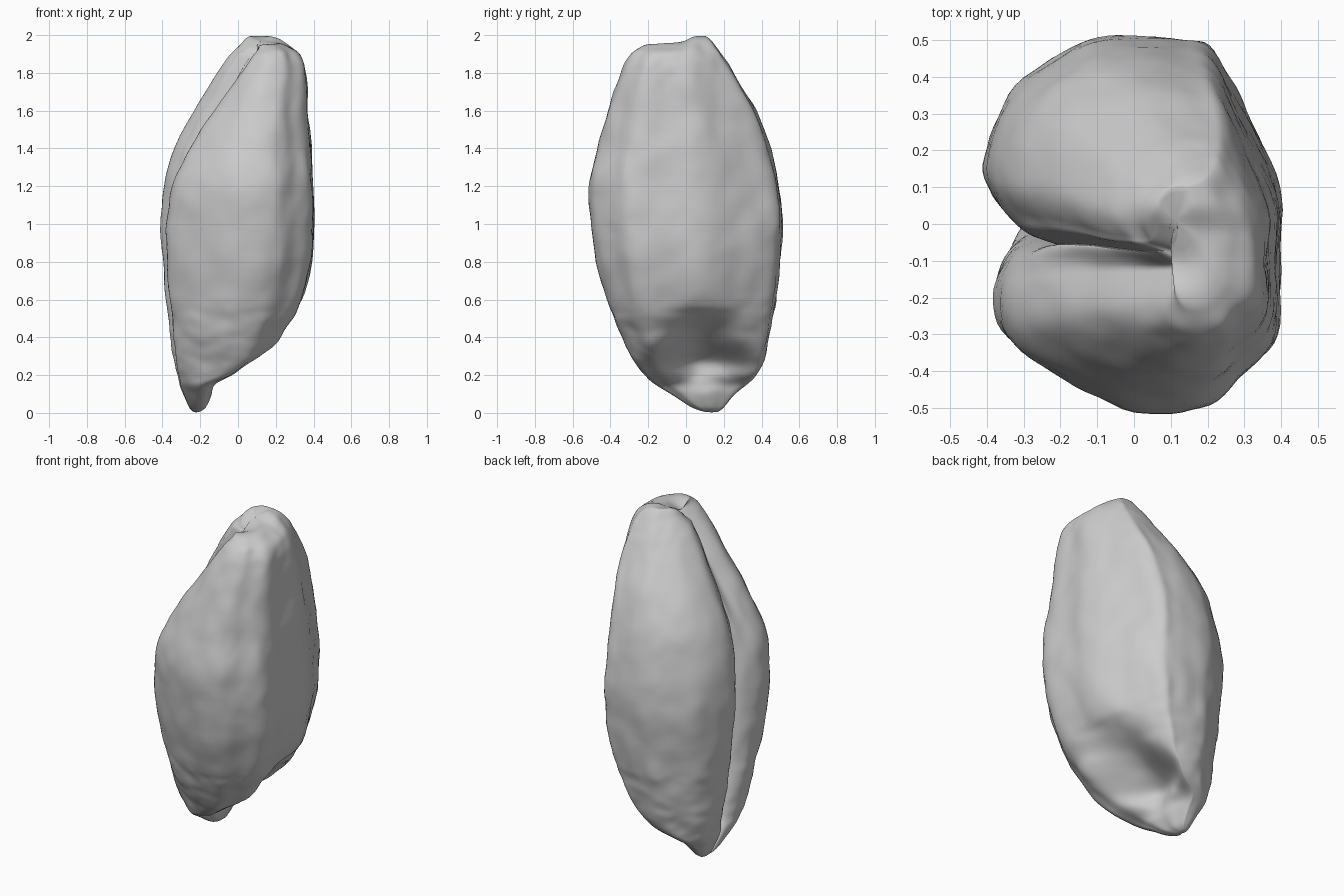
import bpy, bmesh, math
from mathutils import Vector, noise

if "Cube" in bpy.data.objects:
    bpy.data.objects.remove(bpy.data.objects["Cube"])


def spline(p0, p1, p2, p3, t):
    """Catmull-Rom blend of tuples."""
    return [b + 0.5 * t * (c - a + t * (2 * a - 5 * b + 4 * c - d + t * (3 * (b - c) + d - a)))
            for a, b, c, d in zip(p0, p1, p2, p3)]


def ramp(value, start, end):
    """Smooth step from 0 to 1."""
    t = min(1, max(0, (value - start) / (end - start)))
    return t * t * (3 - 2 * t)


# Cross-section at the belly, anticlockwise from the bottom of the crease
SECTION = [(-.2, -.05), (-.27, -.055), (-.34, -.09), (-.385, -.18), (-.365, -.3), (-.2, -.42),
           (0, -.505), (.19, -.5), (.3, -.41), (.395, -.3), (.405, -.1), (.405, .1), (.31, .3),
           (.22, .47), (.13, .5), (-.07, .51), (-.2, .46), (-.34, .35), (-.41, .18),
           (-.385, .07), (-.31, -.01), (-.25, -.035)]
# Levels: z, x min, x max, y min, y max, front lobe set-back, germ dent depth
LEVELS = [(.005, -.235, -.205, .1, .17, 0, 0),
          (.03, -.26, -.17, .03, .2, 0, 0),
          (.1, -.29, -.14, -.08, .26, 0, 0),
          (.15, -.31, -.08, -.16, .32, 0, .06),
          (.2, -.325, .1, -.22, .37, 0, .24),
          (.27, -.34, .19, -.27, .405, 0, .33),
          (.34, -.35, .225, -.31, .425, 0, .27),
          (.43, -.36, .26, -.355, .445, 0, .16),
          (.52, -.37, .31, -.39, .46, 0, .06),
          (.6, -.38, .34, -.42, .475, 0, 0),
          (.8, -.4, .39, -.47, .5, 0, 0),
          (1, -.41, .405, -.5, .51, .015, 0),
          (1.2, -.39, .395, -.51, .49, .025, 0),
          (1.4, -.34, .385, -.465, .445, .085, 0),
          (1.6, -.23, .37, -.41, .37, .125, 0),
          (1.8, -.11, .36, -.34, .25, .17, 0),
          (1.9, -.04, .325, -.29, .19, .19, 0),
          (1.955, .01, .28, -.245, .145, .16, 0),
          (1.982, .03, .24, -.2, .12, .13, 0),
          (1.997, .06, .17, -.08, .1, .06, 0)]

# Smooth the section and the levels
n = len(SECTION)
outline = [spline(*(SECTION[(i + k) % n] for k in (-1, 0, 1, 2)), s / 6)
           for i in range(n) for s in range(6)]
last = len(LEVELS) - 1
rings = [spline(*(LEVELS[min(max(i + k, 0), last)] for k in (-1, 0, 1, 2)), s / 6)
         for i in range(last) for s in range(6)] + [LEVELS[-1]]


def surface_point(x, y, level):
    z, x0, x1, y0, y1, setback, dent = level
    u, v = x / .41, y / .51
    # Crease opens and grows shallow towards the tip
    if u < 0 and abs(v) < .25:
        u -= max(0, u + .85) * .6 * ramp(z, 1.1, 1.5)
    px = (x0 + x1) / 2 + u * (x1 - x0) / 2
    py = (y0 + y1) / 2 + v * (y1 - y0) / 2
    # Front lobe lies further back from the crease near the tip
    if u < 0 and v < 0:
        px += setback * -u * min(1, -v * 4) * (1.25 + v)
    # Hollow above the germ, wider at its foot
    if u > 0:
        width = .24 - .09 * ramp(z, .22, .42)
        px -= dent * min(1, u * 1.5) * math.exp(-((py - .09) / width) ** 2)
    # Tip splits into a high back peak and a lower front peak
    top = ramp(z, 1.88, 1.99)
    groove = math.exp(-((py + .1) / .06) ** 2) * ramp(-px, -.22, -.08)
    pz = z - top * (.03 * ramp(-py, -.06, .03) + .05 * groove)
    # Wrinkled skin
    p = Vector((px, py, pz))
    fade = min(1, (x1 - x0) / .4)
    bump = noise.noise(p * Vector((9, 9, 6))) * .01 + noise.noise(p * 17) * .006
    out = Vector((u, v, 0)).normalized()
    return p + out * bump * fade


# Grain body
bm = bmesh.new()
loops = [[bm.verts.new(surface_point(x, y, r)) for x, y in outline] for r in rings]
m = len(outline)
for low, high in zip(loops, loops[1:]):
    for i in range(m):
        j = (i + 1) % m
        bm.faces.new((low[i], low[j], high[j], high[i]))
# Close the base and the tip
for loop, lift in ((loops[0], -.005), (loops[-1], 0)):
    centre = sum((v.co for v in loop), Vector()) / m
    centre.z += lift
    hub = bm.verts.new(centre)
    for i in range(m):
        bm.faces.new((loop[i], loop[(i + 1) % m], hub))
bmesh.ops.recalc_face_normals(bm, faces=bm.faces)
for f in bm.faces:
    f.smooth = True
mesh = bpy.data.meshes.new("grain_kernel")
bm.to_mesh(mesh)
bm.free()
kernel = bpy.data.objects.new("grain_kernel", mesh)
bpy.context.collection.objects.link(kernel)

# Soften the lofted creases
smooth = kernel.modifiers.new("soften", 'SMOOTH')
smooth.factor = .5
smooth.iterations = 3

# Plain grey husk
husk = bpy.data.materials.new("husk_grey")
husk.use_nodes = True
husk.diffuse_color = (.6, .6, .6, 1)
husk.node_tree.nodes["Principled BSDF"].inputs["Base Color"].default_value = (.6, .6, .6, 1)
mesh.materials.append(husk)
